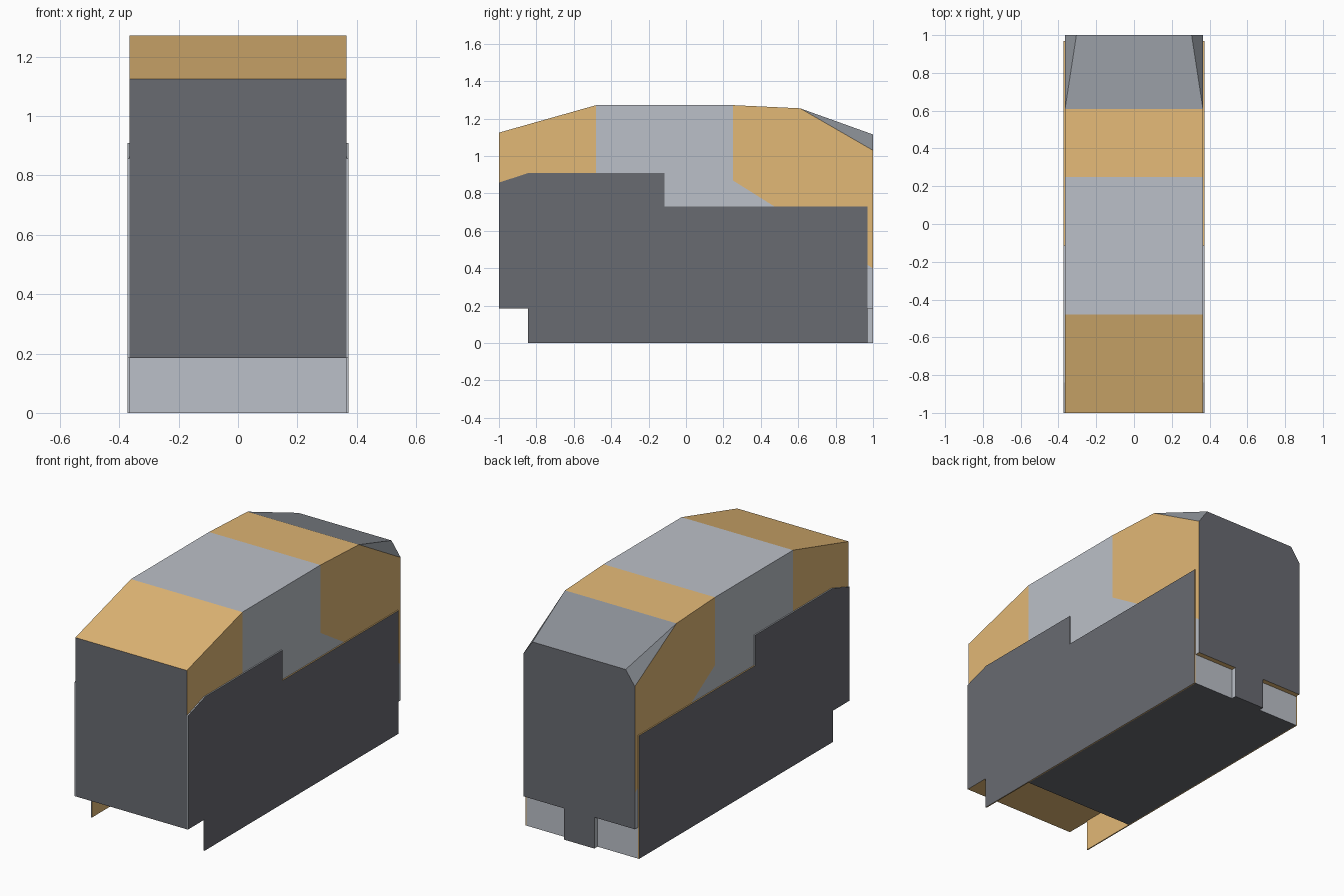
import bpy, bmesh
from mathutils import Vector

if "Cube" in bpy.data.objects:
    bpy.data.objects.remove(bpy.data.objects["Cube"])

W = 0.365        # half width of the body shell
PANEL_W = 0.372  # half width over the side panels


def material(name, rgb):
    m = bpy.data.materials.new(name)
    m.diffuse_color = (*rgb, 1)
    m.use_nodes = True
    m.node_tree.nodes["Principled BSDF"].inputs["Base Color"].default_value = m.diffuse_color
    return m


MATS = [material("light_grey", (0.5, 0.53, 0.58)),
        material("gold", (0.76, 0.48, 0.18)),
        material("dark_grey", (0.14, 0.145, 0.165)),
        material("mid_grey", (0.27, 0.29, 0.32))]
LIGHT, GOLD, DARK, MID = range(4)


def prism(profile, x0, x1):
    """Extrude a (y, z) profile from x0 to x1."""
    bm = bmesh.new()
    face = bm.faces.new([bm.verts.new((x0, y, z)) for y, z in profile])
    ext = bmesh.ops.extrude_face_region(bm, geom=[face])
    verts = [v for v in ext["geom"] if isinstance(v, bmesh.types.BMVert)]
    bmesh.ops.translate(bm, verts=verts, vec=(x1 - x0, 0, 0))
    bmesh.ops.recalc_face_normals(bm, faces=bm.faces)
    return bm


def finish(bm, name, paint):
    bmesh.ops.recalc_face_normals(bm, faces=bm.faces)
    bm.normal_update()
    for f in bm.faces:
        f.material_index = paint(f.calc_center_median(), f.normal)
    me = bpy.data.meshes.new(name)
    for m in MATS:
        me.materials.append(m)
    bm.to_mesh(me)
    bm.free()
    ob = bpy.data.objects.new(name, me)
    bpy.context.collection.objects.link(ob)
    return ob


def everything(bm):
    return bm.verts[:] + bm.edges[:] + bm.faces[:]


# Body shell
body = prism([(-1, .185), (-1, 1.125), (-.48, 1.272), (.25, 1.272), (.61, 1.255),
              (1, 1.115), (1, .185), (.97, .185), (.97, 0), (-.48, 0), (-.48, .185)], -W, W)

# Rear roof corner chamfers
for s in (-1, 1):
    a, b, c = Vector((s * W, .61, 1.255)), Vector((s * .305, 1, 1.115)), Vector((s * W, 1, 1.03))
    n = (b - a).cross(c - a).normalized()
    if n.z < 0:
        n.negate()
    bmesh.ops.bisect_plane(body, geom=everything(body), dist=1e-4, plane_co=a,
                           plane_no=n, clear_outer=True)
    bmesh.ops.holes_fill(body, edges=[e for e in body.edges if e.is_boundary], sides=0)

# Paint lines: two upright bands and a sloping edge on the rear sides
for y in (-.48, .25):
    bmesh.ops.bisect_plane(body, geom=everything(body), dist=1e-4,
                           plane_co=(0, y, 0), plane_no=(0, 1, 0))
body.normal_update()
sides = [f for f in body.faces if abs(f.normal.x) > .95 and f.calc_center_median().y > .25]
geom = set(sides) | {e for f in sides for e in f.edges} | {v for f in sides for v in f.verts}
bmesh.ops.bisect_plane(body, geom=list(geom), dist=1e-4,
                       plane_co=(0, .25, .87), plane_no=(0, .627, 1))


def paint_body(c, n):
    if n.z < -.9:
        return DARK if c.z < .01 else GOLD
    if abs(n.y) > .9:
        return DARK if abs(c.y) > .99 else LIGHT
    if c.y > .61 and n.z > .2:
        return MID
    if c.y < -.48 or (c.y > .25 and c.z > .87 - .627 * (c.y - .25)):
        return GOLD
    return LIGHT


finish(body, "body_shell", paint_body)

# Thin side panels
PANEL = [(-1, .185), (-.845, .185), (-.845, 0), (.97, 0), (.97, .73),
         (-.115, .73), (-.115, .91), (-.84, .91), (-1, .858)]


def paint_panel(c, n):
    if abs(n.x) > .9:
        return DARK if n.x * c.x > 0 else GOLD
    return LIGHT if c.y < -.1 and n.z > -.5 else GOLD


for s, name in ((-1, "left_side_panel"), (1, "right_side_panel")):
    finish(prism(PANEL, s * W, s * PANEL_W), name, paint_panel)

# Rear centre tab between the two bottom notches
tab = prism([(.97, 0), (1, 0), (1, .185), (.97, .185)], -.1, .1)
finish(tab, "rear_centre_tab", lambda c, n: LIGHT if abs(n.x) > .9 else DARK)
